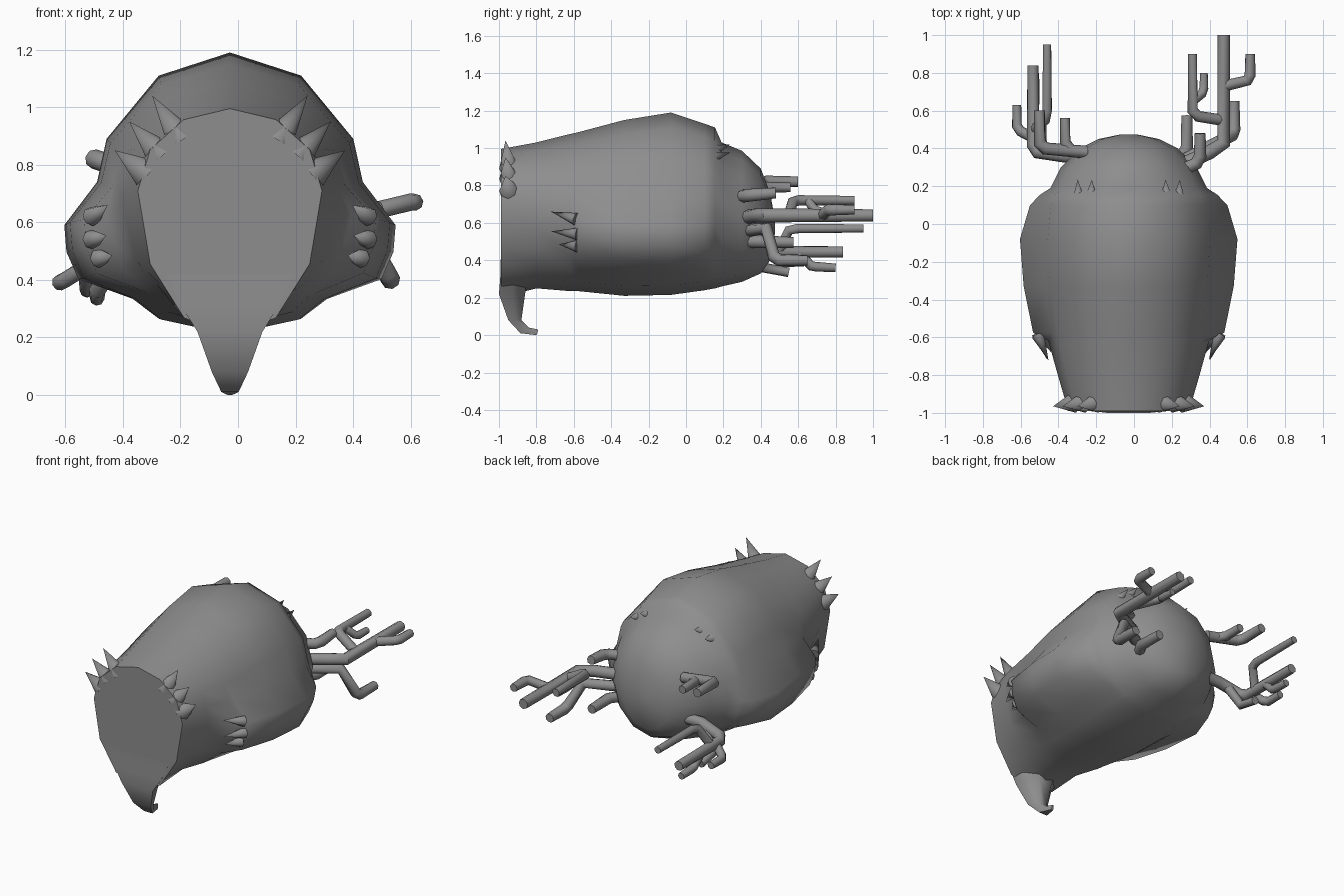
import bpy, bmesh
from math import sin, cos, pi, radians
from mathutils import Vector

if "Cube" in bpy.data.objects:
    bpy.data.objects.remove(bpy.data.objects["Cube"], do_unlink=True)

CX = -0.028  # symmetry plane of the body

grey = bpy.data.materials.new("stone_grey")
grey.use_nodes = True
grey.diffuse_color = (0.27, 0.27, 0.27, 1)
grey.node_tree.nodes["Principled BSDF"].inputs["Base Color"].default_value = grey.diffuse_color


def finish(obj, angle):
    """Apply the material and angle-limited smooth shading."""
    obj.data.materials.append(grey)
    bpy.ops.object.select_all(action='DESELECT')
    obj.select_set(True)
    bpy.context.view_layer.objects.active = obj
    bpy.ops.object.shade_smooth_by_angle(angle=radians(angle))


def loft(name, rings, angle):
    """Skin a list of equally sized closed rings and cap both ends."""
    bm = bmesh.new()
    rows = [[bm.verts.new(p) for p in ring] for ring in rings]
    n = len(rows[0])
    for a, b in zip(rows, rows[1:]):
        for i in range(n):
            j = (i + 1) % n
            bm.faces.new((a[i], a[j], b[j], b[i]))
    bm.faces.new(rows[0])
    bm.faces.new(rows[-1])
    bmesh.ops.recalc_face_normals(bm, faces=bm.faces)
    mesh = bpy.data.meshes.new(name)
    bm.to_mesh(mesh)
    bm.free()
    obj = bpy.data.objects.new(name, mesh)
    bpy.context.collection.objects.link(obj)
    finish(obj, angle)


def body_ring(y, w, top, mid, bottom, bulge):
    """Egg-shaped twelve-sided ring with halved edges and pushed-out flanks."""
    corners = []
    for i in range(12):
        a = pi * i / 6
        h = top - mid if cos(a) > 0 else mid - bottom
        corners.append(Vector((CX + w * sin(a), y, mid + h * cos(a))))
    ring = []
    for i, p in enumerate(corners):
        ring += [p, (p + corners[(i + 1) % 12]) / 2]
    for i, weight in ((6, 0.95), (7, 1.25), (8, 1.15)):
        ring[i].x += weight * bulge
        ring[-i].x -= weight * bulge
    return ring


def spike(name, base, tip, radius):
    """Cone from base to tip."""
    base, tip = Vector(base), Vector(tip)
    axis = tip - base
    bpy.ops.mesh.primitive_cone_add(vertices=8, radius1=radius, depth=axis.length,
                                    location=(base + tip) / 2,
                                    rotation=axis.to_track_quat('Z', 'Y').to_euler())
    obj = bpy.context.object
    obj.name = name
    finish(obj, 60)


def branch(name, points, radius=0.034):
    """Round tube along a path, slightly thinner at its end."""
    curve = bpy.data.curves.new(name, 'CURVE')
    curve.dimensions = '3D'
    curve.bevel_depth = radius
    curve.bevel_resolution = 2
    curve.use_fill_caps = True
    line = curve.splines.new('POLY')
    line.points.add(len(points) - 1)
    for p, co in zip(line.points, points):
        p.co = (*co, 1)
    line.points[-1].radius = 0.85
    obj = bpy.data.objects.new(name, curve)
    bpy.context.collection.objects.link(obj)
    bpy.ops.object.select_all(action='DESELECT')
    obj.select_set(True)
    bpy.context.view_layer.objects.active = obj
    bpy.ops.object.convert(target='MESH')
    finish(bpy.context.object, 50)


# Body: depth, half width, top, widest height, bottom, side bulge
body = [(-.99, .32, .995, .71, .2, 0), (-.8, .375, 1.03, .68, .25, 0),
        (-.62, .425, 1.075, .62, .235, 0), (-.575, .435, 1.085, .61, .235, .075),
        (-.33, .48, 1.15, .6, .21, .08), (-.08, .495, 1.19, .59, .215, .085),
        (.1, .475, 1.13, .59, .24, .05), (.155, .45, 1.11, .6, .25, .02),
        (.19, .415, 1.03, .6, .26, 0), (.3, .36, .985, .6, .285, 0),
        (.4, .26, .89, .6, .33, 0), (.45, .16, .76, .58, .4, 0),
        (.475, .04, .62, .58, .54, 0)]
loft("body", [body_ring(*s) for s in body], 55)

# Hooked lower beak: height, front depth, back depth, half width
beak = [(.42, -.99, -.87, .22), (.31, -.993, -.85, .17), (.22, -1, -.86, .113),
        (.08, -.95, -.88, .063), (.02, -.885, -.84, .03), (.01, -.8, -.79, .008)]
rings = []
for z, front, back, w in beak:
    tilt = .02 if z < .05 else 0
    mid = (front + back) / 2
    rings.append([(CX - w, front, z - tilt / 2), (CX + w, front, z - tilt / 2),
                  (CX + w * .9, mid, z), (CX + w * .4, back, z + tilt),
                  (CX - w * .4, back, z + tilt), (CX - w * .9, mid, z)])
loft("beak", rings, 60)

# Spikes on each half: base and tip
rim = [((.17, -.945, .89), (.27, -.965, 1.04)),
       ((.24, -.945, .835), (.35, -.965, .95)),
       ((.29, -.945, .77), (.4, -.965, .85))]
cheek = [((.48, -.59, .62), (.425, -.72, .66)),
         ((.48, -.58, .54), (.43, -.72, .555)),
         ((.455, -.58, .475), (.41, -.68, .485))]
crown = [((.2, .13, .98), (.195, .235, 1.02)), ((.265, .12, .945), (.27, .235, .975))]

for side, s in (("left", 1), ("right", -1)):
    for group, parts, radius in (("rim", rim, .055), ("cheek", cheek, .034),
                                 ("crown", crown, .036)):
        for i, (base, tip) in enumerate(parts):
            a, b = [(CX + s * p[0], p[1], p[2]) for p in (base, tip)]
            spike(f"{side}_{group}_spike_{i + 1}", a, b, radius)

# Left antlers
branch("left_antler_beam", [(.27, .32, .63), (.4, .38, .64), (.475, .43, .64), (.475, 1, .64)], .038)
branch("left_outer_tine", [(.475, .73, .64), (.6, .76, .67), (.615, .79, .67), (.615, .9, .67)], .03)
branch("left_inner_tine", [(.465, .55, .64), (.34, .57, .71), (.31, .6, .72), (.31, .9, .72)], .03)
branch("left_inner_prong", [(.31, .65, .72), (.36, .69, .67), (.37, .72, .66), (.37, .8, .66)], .025)
branch("left_upper_stub", [(.24, .28, .74), (.33, .32, .745), (.35, .36, .75), (.35, .48, .76)])
branch("left_lower_beam", [(.27, .34, .56), (.44, .43, .57), (.52, .47, .42), (.53, .5, .4), (.53, .65, .4)])
branch("left_low_stub", [(.24, .34, .5), (.28, .4, .5), (.28, .575, .495)])

# Right antlers
branch("right_antler_beam", [(-.25, .36, .5), (-.36, .36, .5), (-.51, .38, .46), (-.535, .42, .445),
                             (-.535, .84, .445)], .036)
branch("right_inner_tine", [(-.53, .5, .45), (-.47, .55, .56), (-.46, .6, .57), (-.46, .95, .57)], .027)
branch("right_outer_tine", [(-.52, .45, .45), (-.6, .49, .4), (-.62, .52, .39), (-.62, .63, .39)], .028)
branch("right_low_tine", [(-.42, .38, .47), (-.49, .42, .36), (-.49, .55, .335)], .03)
branch("right_low_prong", [(-.53, .6, .44), (-.525, .67, .37), (-.525, .7, .365), (-.525, .8, .36)], .026)
branch("right_upper_beam", [(-.25, .38, .77), (-.47, .4, .81), (-.5, .43, .82), (-.5, .6, .82)])
branch("right_upper_stub", [(-.33, .39, .785), (-.365, .43, .79), (-.365, .56, .79)], .03)
